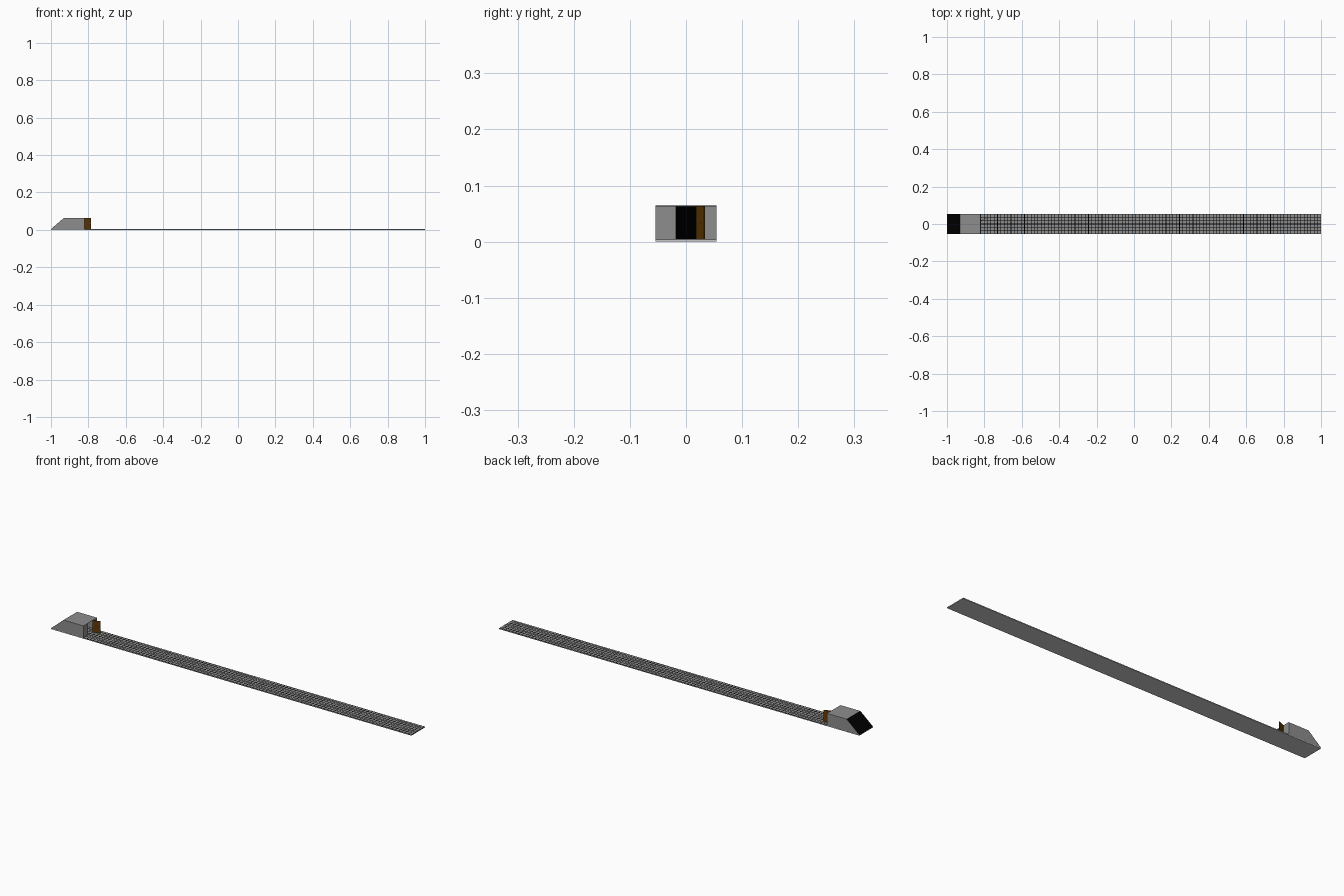
import bpy, bmesh, math
from mathutils import Matrix, Vector

if "Cube" in bpy.data.objects:
    bpy.data.objects.remove(bpy.data.objects["Cube"])

HALF_W = 0.054      # half width of the deck
DECK = 0.005        # deck top
TOP = 0.064         # roof height
WALL = 0.0015       # wall thickness
X0, X_RIDGE, X_FRONT = -1.0, -0.93, -0.82


def material(name, rgb):
    m = bpy.data.materials.new(name)
    m.diffuse_color = (*rgb, 1)
    m.use_nodes = True
    m.node_tree.nodes["Principled BSDF"].inputs["Base Color"].default_value = m.diffuse_color
    return m


black = material("black", (0, 0, 0))
dark_grey = material("dark_grey", (0.27, 0.27, 0.27))
brown = material("brown", (0.12, 0.04, 0.002))
brass = material("brass", (0.6, 0.4, 0.08))


def finish(name, bm, mat=None):
    bmesh.ops.recalc_face_normals(bm, faces=bm.faces)
    me = bpy.data.meshes.new(name)
    bm.to_mesh(me)
    bm.free()
    ob = bpy.data.objects.new(name, me)
    bpy.context.collection.objects.link(ob)
    if mat:
        me.materials.append(mat)
    return ob


def add_box(bm, lo, hi):
    lo, hi = Vector(lo), Vector(hi)
    mat = Matrix.Translation((lo + hi) / 2) @ Matrix.Diagonal((*(hi - lo), 1))
    bmesh.ops.create_cube(bm, size=1, matrix=mat)


def box(name, lo, hi, mat=None):
    bm = bmesh.new()
    add_box(bm, lo, hi)
    return finish(name, bm, mat)


def prism(name, profile, y0, y1, mat=None):
    """Extrude an (x, z) profile along y."""
    bm = bmesh.new()
    face = bm.faces.new([bm.verts.new((x, y0, z)) for x, z in profile])
    out = bmesh.ops.extrude_face_region(bm, geom=[face])
    verts = [v for v in out["geom"] if isinstance(v, bmesh.types.BMVert)]
    bmesh.ops.translate(bm, verts=verts, vec=(0, y1 - y0, 0))
    return finish(name, bm, mat)


# deck slab, dark joint layer and a grid of square tiles on top
JOINT = DECK - 0.0006
box("deck_slab", (-1, -HALF_W, 0), (1, HALF_W, JOINT - 0.0004))
box("deck_joints", (-1, -HALF_W, JOINT - 0.0004), (1, HALF_W, JOINT), black)
cols, rows, gap = 111, 6, 0.003
dx, dy = 2 / cols, 2 * HALF_W / rows
bm = bmesh.new()
for i in range(cols):
    for j in range(rows):
        x, y = -1 + i * dx, -HALF_W + j * dy
        add_box(bm, (x + gap / 2, y + gap / 2, JOINT),
                (x + dx - gap / 2, y + dy - gap / 2, DECK))
finish("deck_tiles", bm, dark_grey)

# stair house: side walls, roof, sloped back
side = [(X0, JOINT), (X_FRONT, JOINT), (X_FRONT, TOP), (X_RIDGE, TOP)]
for s, label in ((-1, "front"), (1, "back")):
    prism(f"side_wall_{label}", side, s * HALF_W, s * (HALF_W - WALL), dark_grey)
inner = HALF_W - WALL
box("roof", (X_RIDGE, -inner, TOP - WALL), (X_FRONT, inner, TOP), dark_grey)
prism("sloped_back", [(X0, JOINT), (X0 + 0.002, JOINT), (X_RIDGE + 0.002, TOP - WALL),
                      (X_RIDGE, TOP - WALL), (X_RIDGE, TOP)], -inner, inner, black)
# dark skin over the whole slope
prism("slope_cover", [(X0, JOINT), (X0 + 0.0004, JOINT), (X_RIDGE + 0.0001, TOP + 0.0002),
                      (X_RIDGE - 0.0003, TOP + 0.0002)], -HALF_W, HALF_W, black)

# entrance wall panels on either side of the doorway
DOOR = 0.018
for s, label in ((-1, "left"), (1, "right")):
    y0, y1 = sorted((s * DOOR, s * inner))
    box(f"entrance_wall_{label}", (X_FRONT - WALL, y0, JOINT), (X_FRONT, y1, TOP - WALL), dark_grey)

# open door, hinged at the doorway edge
hinge = Matrix.Translation((X_FRONT, DOOR, 0)) @ Matrix.Rotation(math.atan2(0.015, 0.035), 4, 'Z')
door = box("door", (0, -0.0006, DECK), (0.038, 0.0006, TOP), brown)
door.matrix_world = hinge

# round knobs on both faces of the door
bm = bmesh.new()
for s in (-1, 1):
    bmesh.ops.create_uvsphere(bm, u_segments=10, v_segments=6, radius=0.0012,
                              matrix=Matrix.Translation((0.026, s * 0.0012, 0.033)))
knob = finish("door_knobs", bm, brass)
knob.matrix_world = hinge
